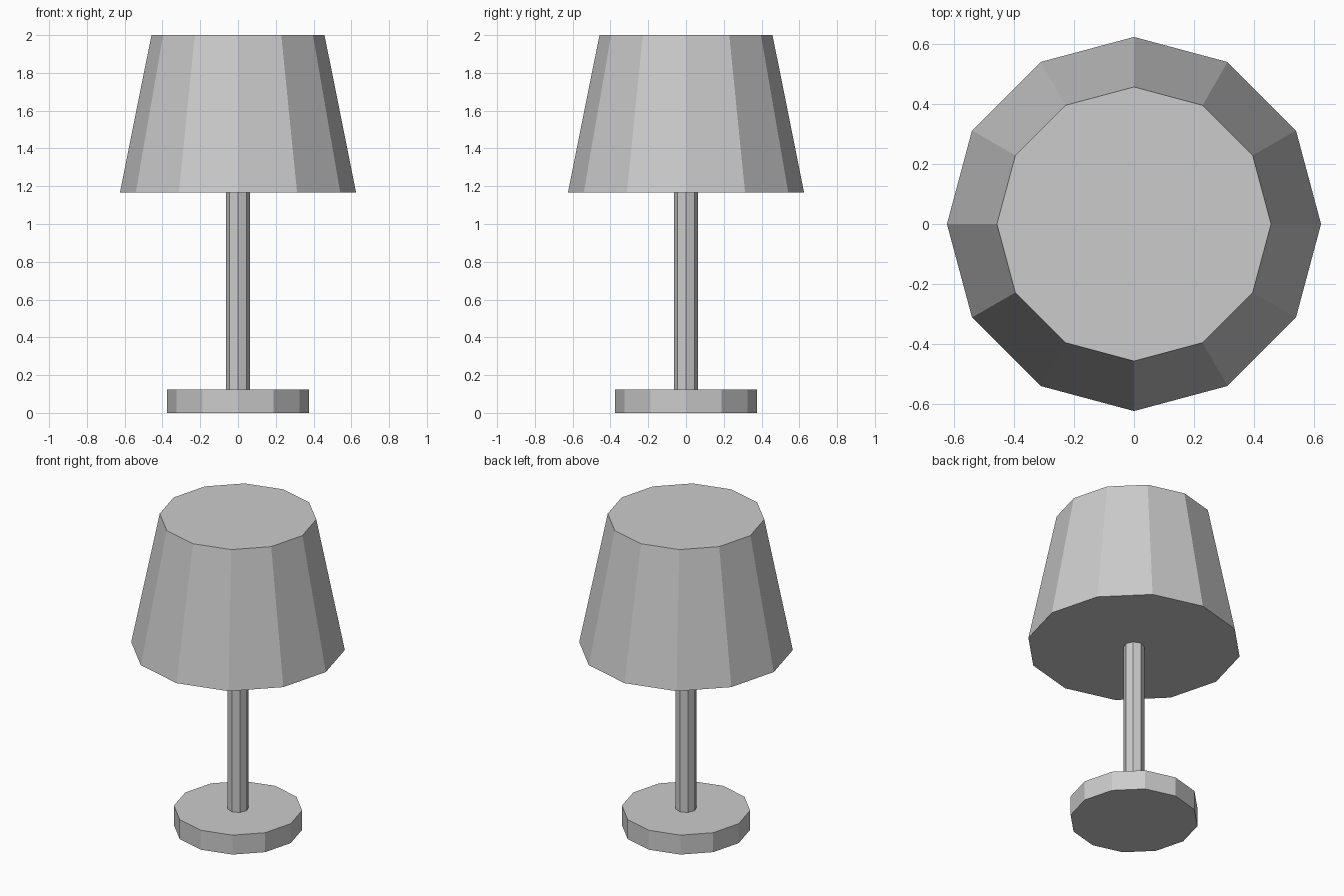
import bpy

if "Cube" in bpy.data.objects:
    bpy.data.objects.remove(bpy.data.objects["Cube"])


def frustum(name, sides, r_bottom, r_top, z0, z1):
    """Flat-shaded capped cone section with a corner on each axis."""
    bpy.ops.mesh.primitive_cone_add(
        vertices=sides, radius1=r_bottom, radius2=r_top,
        depth=z1 - z0, location=(0, 0, (z0 + z1) / 2))
    obj = bpy.context.object
    obj.name = name
    return obj


# Round foot
frustum("base", 12, 0.375, 0.375, 0.0, 0.125)
# Octagonal pole from the foot to the shade
frustum("stem", 8, 0.0625, 0.0625, 0.125, 1.167)
# Tapered closed shade
frustum("shade", 12, 0.625, 0.458, 1.167, 2.0)
